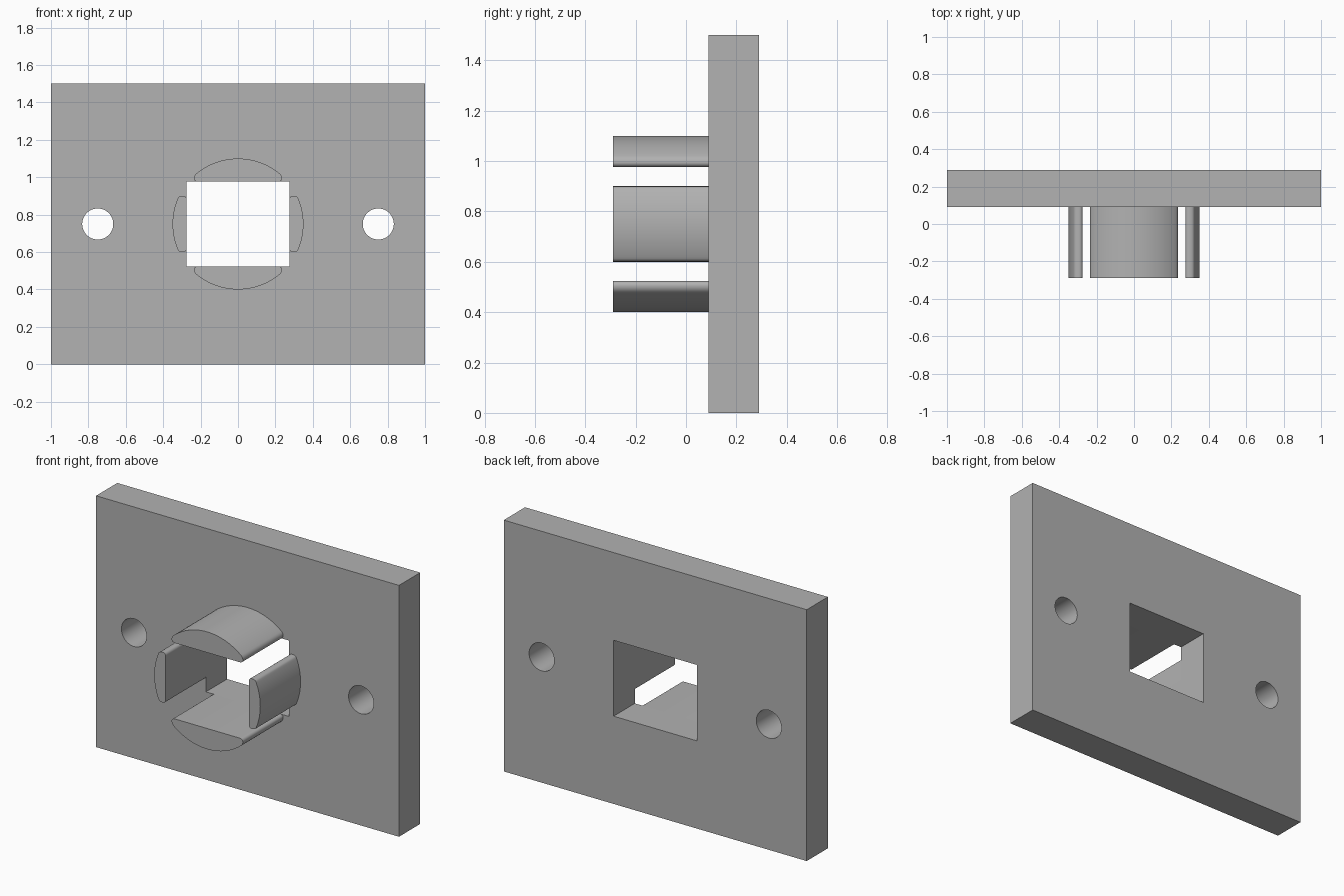
import bpy
from math import sin, cos, pi, asin, sqrt, radians
from mathutils import Matrix

cube = bpy.data.objects.get("Cube")
if cube:
    bpy.data.objects.remove(cube, do_unlink=True)

FRONT, FACE, BACK = -0.29, 0.09, 0.29     # depth of clips and plate
MID = 0.75                                # height of the opening's centre
HOLE_X, HOLE_Z = 0.275, 0.2265            # half size of the opening
RADIUS = 0.35                             # round outside of the clips

grey = bpy.data.materials.new("plain grey")
grey.use_nodes = True
colour = (0.445, 0.445, 0.445, 1)
grey.diffuse_color = colour
grey.node_tree.nodes["Principled BSDF"].inputs["Base Color"].default_value = colour


def prism(name, outline, y0, y1):
    """Extrude an (x, z) outline from y0 to y1."""
    n = len(outline)
    verts = [(x, y, z) for y in (y0, y1) for x, z in outline]
    faces = [list(range(n)), list(range(2 * n - 1, n - 1, -1))]
    faces += [(i, i + n, (i + 1) % n + n, (i + 1) % n) for i in range(n)]
    mesh = bpy.data.meshes.new(name)
    mesh.from_pydata(verts, [], faces)
    mesh.materials.append(grey)
    obj = bpy.data.objects.new(name, mesh)
    bpy.context.collection.objects.link(obj)
    return obj


def rectangle(w, z0, z1):
    return [(-w, z0), (w, z0), (w, z1), (-w, z1)]


def smooth(obj):
    bpy.ops.object.select_all(action="DESELECT")
    obj.select_set(True)
    bpy.context.view_layer.objects.active = obj
    bpy.ops.object.shade_smooth_by_angle(angle=radians(35))


def cut(obj, cutter):
    cutter.hide_render = True
    mod = obj.modifiers.new("cut", "BOOLEAN")
    mod.operation, mod.solver, mod.object = "DIFFERENCE", "EXACT", cutter
    bpy.context.view_layer.objects.active = obj
    bpy.ops.object.modifier_apply(modifier=mod.name)
    bpy.data.objects.remove(cutter, do_unlink=True)


# Mounting plate with a rectangular opening and two screw holes
plate = prism("mounting_plate", rectangle(1, 0, 1.5), FACE, BACK)
cut(plate, prism("opening_cutter", rectangle(HOLE_X, MID - HOLE_Z, MID + HOLE_Z), 0, 0.4))
for side in (-1, 1):
    circle = [(side * 0.75 + 0.083 * cos(2 * pi * i / 48), MID + 0.083 * sin(2 * pi * i / 48))
              for i in range(48)]
    cut(plate, prism("screw_hole_cutter", circle, 0, 0.4))
smooth(plate)


# Clip section: flat inside, round outside, softened ends
def clip_outline(half_width, flat, fillet):
    w, f = half_width, fillet
    half = []
    for i in range(7):                    # inner corner
        a = pi / 2 * (i / 6 - 1)
        half.append((w - f + f * cos(a), flat + f + f * sin(a)))
    edge = w - 0.012
    end = (edge, sqrt(RADIUS ** 2 - edge ** 2))
    start, corner = half[-1], (w, sqrt(RADIUS ** 2 - w ** 2))
    for i in range(1, 5):                 # outer corner
        t = i / 5
        half.append(tuple((1 - t) ** 2 * s + 2 * t * (1 - t) * c + t * t * e
                          for s, c, e in zip(start, corner, end)))
    sweep = asin(edge / RADIUS)
    for i in range(17):                   # outer arc, up to the middle
        a = sweep * (1 - i / 16)
        half.append((RADIUS * sin(a), RADIUS * cos(a)))
    return half + [(-x, z) for x, z in reversed(half[:-1])]


clips = [("top_clip", 0.235, HOLE_Z, 0.018, 0), ("bottom_clip", 0.235, HOLE_Z, 0.018, 180),
         ("left_clip", 0.15, HOLE_X, 0.018, 90), ("right_clip", 0.15, HOLE_X, 0.018, -90)]
for name, width, flat, fillet, turn in clips:
    clip = prism(name, clip_outline(width, flat, fillet), FRONT, FACE)
    clip.data.transform(Matrix.Translation((0, 0, MID)) @ Matrix.Rotation(radians(turn), 4, "Y"))
    smooth(clip)
